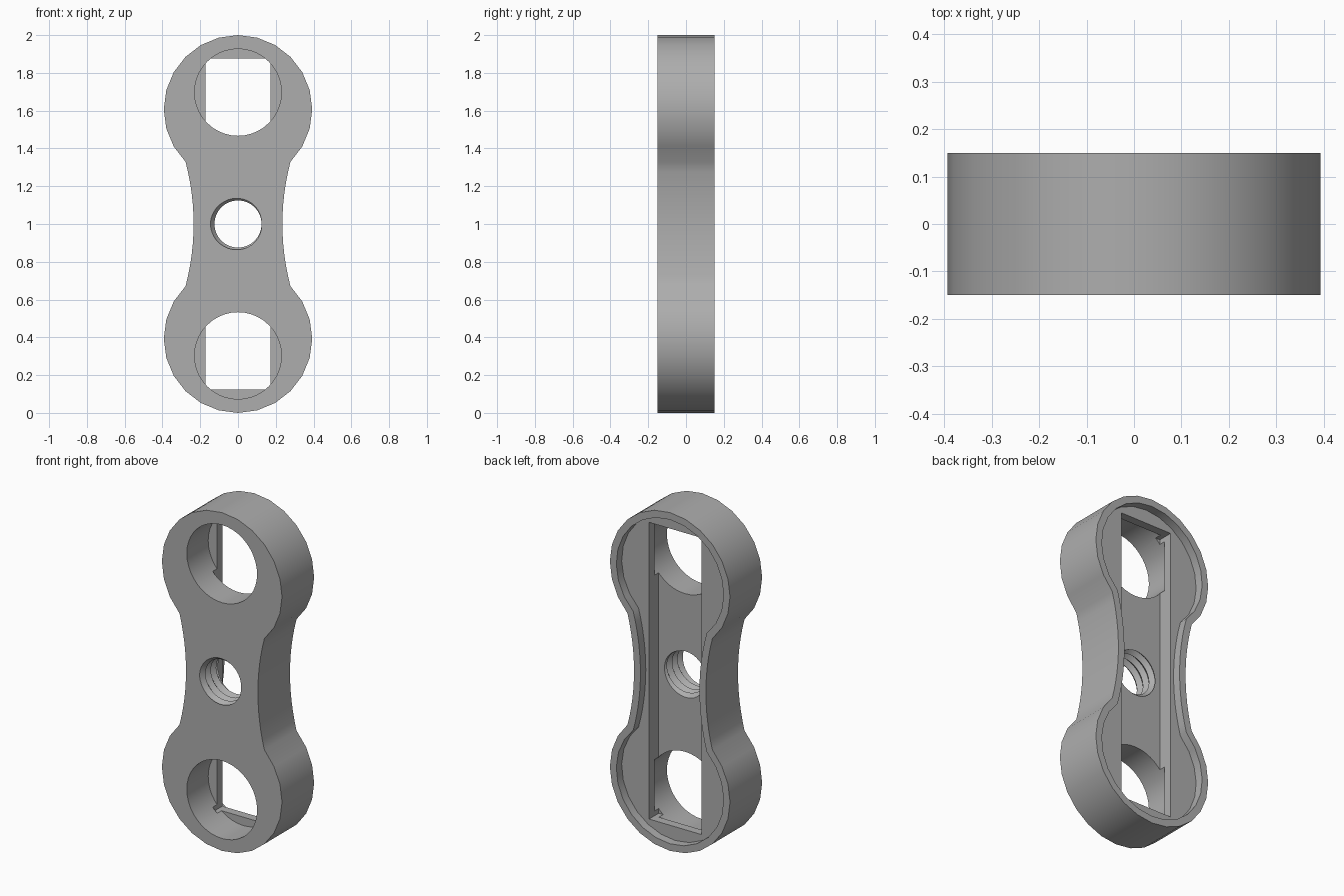
import bpy, bmesh, math
from math import sin, cos, pi, tau

if "Cube" in bpy.data.objects:
    bpy.data.objects.remove(bpy.data.objects["Cube"])

HALF = 0.15            # half thickness
LOBE_R, LOBE_Z = 0.393, 0.607   # lobe radius and offset from mid height
WAIST_R, WAIST_X = 1.29, 1.525  # concave side arc
RIM, RECESS, FLOOR = 0.042, 0.10, 0.01

grey = bpy.data.materials.new("grey plastic")
grey.use_nodes = True
grey.diffuse_color = (0.42, 0.42, 0.42, 1)
grey.node_tree.nodes["Principled BSDF"].inputs["Base Color"].default_value = (0.42, 0.42, 0.42, 1)


def outline(inset):
    """Two round lobes joined by concave sides, moved inward by inset."""
    r, w = LOBE_R - inset, WAIST_R + inset
    d = math.hypot(WAIST_X, LOBE_Z)
    # angle where the lobe meets the side arc, seen from both centres
    start = -math.atan2(LOBE_Z, WAIST_X) + math.acos((d * d + r * r - w * w) / (2 * d * r))
    start = min(start, -2 * math.atan2(LOBE_Z, WAIST_X) - start, key=lambda a: abs(a + pi / 4))
    jx, jz = r * cos(start), LOBE_Z + r * sin(start)
    sweep = math.atan2(jz, WAIST_X - jx)
    n = 18
    top = []
    for i in range(n + 1):
        a = start + (pi - 2 * start) * i / n
        top.append((r * cos(a), LOBE_Z + r * sin(a)))
    left = []
    for i in range(1, 12):
        a = sweep * (1 - i / 6)
        left.append((w * cos(a) - WAIST_X, w * sin(a)))
    half = top + left
    return half + [(-x, -z) for x, z in half]


def circle(radius, z, n=40):
    return [(radius * cos(tau * i / n), z + radius * sin(tau * i / n)) for i in range(n)]


def new_object(name, bm):
    bmesh.ops.recalc_face_normals(bm, faces=bm.faces[:])
    mesh = bpy.data.meshes.new(name)
    bm.to_mesh(mesh)
    bm.free()
    mesh.materials.append(grey)
    obj = bpy.data.objects.new(name, mesh)
    bpy.context.collection.objects.link(obj)
    return obj


def prism(name, points, y0, y1):
    """Extrude an x-z profile along y."""
    bm = bmesh.new()
    face = bm.faces.new([bm.verts.new((x, y0, z + 1)) for x, z in points])
    ext = bmesh.ops.extrude_face_region(bm, geom=[face])["geom"]
    moved = [v for v in ext if isinstance(v, bmesh.types.BMVert)]
    bmesh.ops.translate(bm, verts=moved, vec=(0, y1 - y0, 0))
    return new_object(name, bm)


def thread(name, minor, major, pitch, y0, turns, n=32):
    """Helical screw shape along y, closed by a cone at each end."""
    bm = bmesh.new()
    rows = []
    for k in range(2 * turns + 1):
        r = major if k % 2 else minor
        rows.append([bm.verts.new((r * cos(tau * j / n), y0 + pitch * (k / 2 + j / n),
                                   1 + r * sin(tau * j / n))) for j in range(n + 1)])
    for a, b in zip(rows, rows[1:]):
        for j in range(n):
            bm.faces.new((a[j], a[j + 1], b[j + 1], b[j]))
    bmesh.ops.remove_doubles(bm, verts=bm.verts[:], dist=1e-5)
    low = bm.verts.new((0, y0 - pitch, 1))
    high = bm.verts.new((0, y0 + pitch * (turns + 2), 1))
    for e in [e for e in bm.edges if e.is_boundary]:
        mid = (e.verts[0].co.y + e.verts[1].co.y) / 2
        tip = low if mid < y0 + pitch * turns / 2 else high
        bm.faces.new((e.verts[0], e.verts[1], tip))
    return new_object(name, bm)


body = prism("link_body", outline(0), -HALF, HALF)

# Rear recess inside the rim, long slot, two round windows and threaded hole
sx, sz = 0.172, 0.877
cutters = [
    prism("rear_recess_cutter", outline(RIM), RECESS, 0.3),
    prism("slot_cutter", [(-sx, -sz), (sx, -sz), (sx, sz), (-sx, sz)], FLOOR, 0.31),
    prism("upper_window_cutter", circle(0.23, 0.697), -0.3, 0.05),
    prism("lower_window_cutter", circle(0.23, -0.697), -0.3, 0.05),
    thread("thread_cutter", 0.125, 0.147, 0.05, -0.25, 7),
]
bpy.context.view_layer.objects.active = body
for c in cutters:
    m = body.modifiers.new(c.name, 'BOOLEAN')
    m.operation = 'DIFFERENCE'
    m.solver = 'EXACT'
    m.object = c
    bpy.ops.object.modifier_apply(modifier=m.name)
for c in cutters:
    bpy.data.objects.remove(c)

bpy.ops.object.select_all(action='DESELECT')
body.select_set(True)
bpy.ops.object.shade_smooth_by_angle(angle=math.radians(40))
